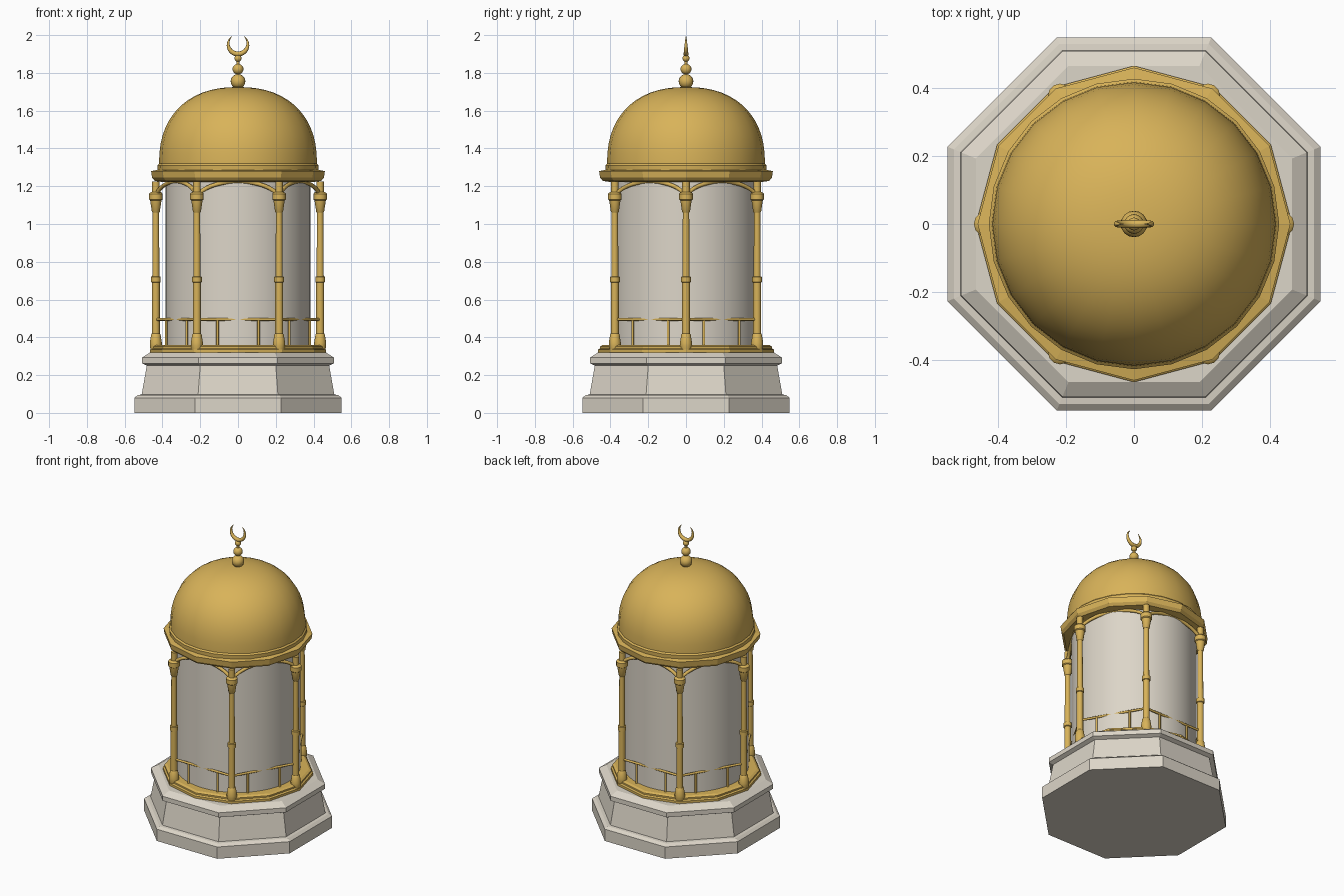
import bpy
from math import sin, cos, pi, radians
from mathutils import Vector

cube = bpy.data.objects.get("Cube")
if cube:
    bpy.data.objects.remove(cube)


def material(name, rgb):
    m = bpy.data.materials.new(name)
    m.use_nodes = True
    m.diffuse_color = (*rgb, 1)
    m.node_tree.nodes["Principled BSDF"].inputs["Base Color"].default_value = (*rgb, 1)
    return m


GOLD = material("gold", (0.69, 0.45, 0.10))
STONE = material("pale stone", (0.72, 0.67, 0.58))


def finish(name, verts, faces, mat, smooth=None):
    mesh = bpy.data.meshes.new(name)
    mesh.from_pydata(verts, [], faces)
    mesh.materials.append(mat)
    obj = bpy.data.objects.new(name, mesh)
    bpy.context.collection.objects.link(obj)
    if smooth:
        bpy.ops.object.select_all(action="DESELECT")
        obj.select_set(True)
        bpy.context.view_layer.objects.active = obj
        bpy.ops.object.shade_smooth_by_angle(angle=radians(smooth))
    return obj


def loft(name, rings, mat, smooth=None):
    """Skin a list of equally long rings and cap both ends."""
    n = len(rings[0])
    verts = [v for ring in rings for v in ring]
    faces = [(k * n + i, k * n + (i + 1) % n, (k + 1) * n + (i + 1) % n, (k + 1) * n + i)
             for k in range(len(rings) - 1) for i in range(n)]
    faces += [tuple(reversed(range(n))), tuple(range(len(verts) - n, len(verts)))]
    return finish(name, verts, faces, mat, smooth)


def lathe(name, profile, sides, mat, smooth=None, at=(0, 0), turn=0.0):
    """Turn a profile of (radius, height) pairs around a vertical axis."""
    rings = [[(at[0] + r * cos(turn + 2 * pi * i / sides),
               at[1] + r * sin(turn + 2 * pi * i / sides), z) for i in range(sides)]
             for r, z in profile]
    return loft(name, rings, mat, smooth)


def tube(name, path, radii, side, sides, mat):
    """Sweep a round section along a planar path; side is the plane normal."""
    rings = []
    for k, p in enumerate(path):
        t = (path[min(k + 1, len(path) - 1)] - path[max(k - 1, 0)]).normalized()
        up = side.cross(t).normalized()
        rings.append([p + radii[k] * (cos(a) * up - sin(a) * side)
                      for a in (2 * pi * i / sides for i in range(sides))])
    return loft(name, rings, mat, 50)


# Octagonal stone pedestal, profile given as (apothem, height)
pedestal = [(0.548, 0), (0.548, 0.08), (0.53, 0.095), (0.51, 0.097), (0.483, 0.25),
            (0.508, 0.262), (0.508, 0.293), (0.465, 0.32)]
lathe("pedestal", [(a / cos(pi / 8), z) for a, z in pedestal], 8, STONE, turn=pi / 8)

# Round wall
lathe("wall", [(0.385, 0.31), (0.385, 1.26)], 48, STONE, 30)

# Twelve-sided floor moulding and cornice
lathe("floor_moulding", [(0.465, 0.318), (0.465, 0.335), (0.455, 0.342), (0.455, 0.352),
                         (0.44, 0.36)], 12, GOLD)
lathe("cornice", [(0.40, 1.222), (0.44, 1.228), (0.455, 1.245), (0.46, 1.28),
                  (0.425, 1.287)], 12, GOLD)
lathe("dome_band", [(0.425, 1.28), (0.427, 1.31), (0.415, 1.322)], 24, GOLD, 30)

# Dome with a rounded-square arc
dome = [(0.418, 1.30)]
for k in range(15):
    a = k / 15 * pi / 2
    dome.append((0.418 * cos(a) ** 0.87, 1.32 + 0.405 * sin(a) ** 0.87))
dome.append((0.002, 1.725))
lathe("dome", dome, 24, GOLD, 40)

# Finial of three beads and a stem
for name, r, z in (("lower_bead", 0.038, 1.755), ("middle_bead", 0.028, 1.82),
                   ("upper_bead", 0.018, 1.877)):
    lathe(name, [(r * sin(pi * k / 10) + 0.001, z - r * cos(pi * k / 10)) for k in range(11)],
          16, GOLD, 60)
lathe("finial_stem", [(0.01, 1.71), (0.008, 1.9)], 10, GOLD, 40)

# Crescent opening upwards, thickest at the bottom
angles = [radians(-232 + 284 * k / 28) for k in range(29)]
tube("crescent", [Vector((0.052 * cos(a), 0, 1.952 + 0.052 * sin(a))) for a in angles],
     [0.001 + 0.012 * sin(pi * k / 28) for k in range(29)], Vector((0, 1, 0)), 10, GOLD)

# Six columns
COLUMN = [(0.028, 0.335), (0.032, 0.355), (0.032, 0.37), (0.025, 0.415), (0.021, 0.42),
          (0.021, 0.69), (0.026, 0.693), (0.026, 0.72), (0.019, 0.723), (0.017, 1.06),
          (0.021, 1.065), (0.03, 1.125), (0.036, 1.13), (0.036, 1.16), (0.03, 1.167),
          (0.02, 1.17), (0.02, 1.225)]
corners = [Vector((0.435 * cos(k * pi / 3), 0.435 * sin(k * pi / 3), 0)) for k in range(6)]
for c in corners:
    lathe("column", COLUMN, 12, GOLD, 35, at=c.xy)

# Arch, rail and posts between each pair of columns
for k, a in enumerate(corners):
    b = corners[(k + 1) % 6]
    normal = (a + b).normalized()
    arch = []
    for i in range(17):
        t = i / 16
        height = 1.14 + 0.085 * (1 - abs(2 * t - 1) ** 2) ** 0.6
        arch.append(a.lerp(b, t) + Vector((0, 0, height)))
    tube("arch", arch, [0.011] * 17, normal, 8, GOLD)
    lift = Vector((0, 0, 0.495))
    tube("rail", [a + lift, b + lift], [0.0078] * 2, normal, 8, GOLD)
    for t in (0.25, 0.75):
        lathe("rail_post", [(0.007, 0.34), (0.007, 0.495)], 8, GOLD, 50, at=a.lerp(b, t).xy)
